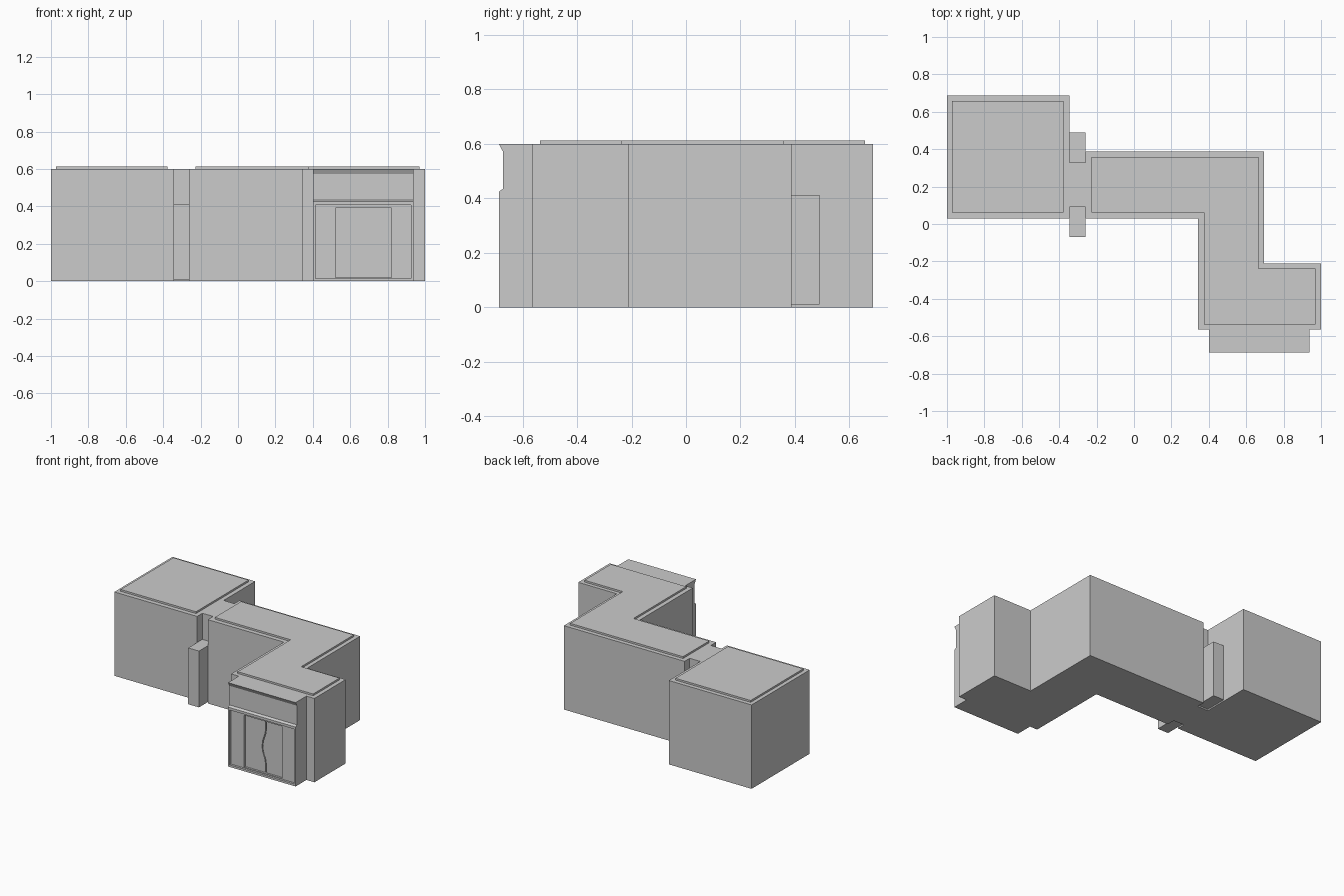
import bpy, bmesh
from mathutils import Vector

if "Cube" in bpy.data.objects:
    bpy.data.objects.remove(bpy.data.objects["Cube"])


def prism(name, pts, axis, a, b):
    """Extrude a 2D outline along x, y or z from a to b."""
    place = {'x': lambda p: (a, p[0], p[1]),
             'y': lambda p: (p[0], a, p[1]),
             'z': lambda p: (p[0], p[1], a)}[axis]
    bm = bmesh.new()
    face = bm.faces.new([bm.verts.new(place(p)) for p in pts])
    ext = bmesh.ops.extrude_face_region(bm, geom=[face])
    move = Vector([(b - a) * (axis == k) for k in 'xyz'])
    verts = [v for v in ext['geom'] if isinstance(v, bmesh.types.BMVert)]
    bmesh.ops.translate(bm, verts=verts, vec=move)
    bmesh.ops.recalc_face_normals(bm, faces=bm.faces)
    mesh = bpy.data.meshes.new(name)
    bm.to_mesh(mesh)
    bm.free()
    ob = bpy.data.objects.new(name, mesh)
    bpy.context.collection.objects.link(ob)
    return ob


def rect(u0, u1, v0, v1):
    return [(u0, v0), (u1, v0), (u1, v1), (u0, v1)]


def cut(target, cutter):
    """Hidden boolean cutter."""
    mod = target.modifiers.new(cutter.name, 'BOOLEAN')
    mod.operation = 'DIFFERENCE'
    mod.solver = 'EXACT'
    mod.object = cutter
    cutter.hide_render = True
    cutter.hide_set(True)


# Walls: square block, narrow link and stepped wing in one outline
H = 0.6
prism("building_walls", [
    (-1, 0.03), (-0.345, 0.03), (-0.345, 0.09), (-0.26, 0.09),
    (-0.26, 0.03), (0.342, 0.03), (0.342, -0.565), (1, -0.565),
    (1, -0.21), (0.695, -0.21), (0.695, 0.388), (-0.26, 0.388),
    (-0.26, 0.33), (-0.345, 0.33), (-0.345, 0.687), (-1, 0.687)], 'z', 0, H)

# Raised roof panels
prism("square_roof_panel", rect(-0.972, -0.376, 0.062, 0.657), 'z', H, 0.613)
prism("wing_roof_panel", [
    (-0.227, 0.062), (0.373, 0.062), (0.373, -0.536), (0.97, -0.536),
    (0.97, -0.237), (0.666, -0.237), (0.666, 0.358), (-0.227, 0.358)],
    'z', H, 0.613)

# Low piers on both sides of the link
for side, y0, y1 in (("front", -0.07, 0.09), ("rear", 0.33, 0.49)):
    prism(side + "_pier", rect(-0.345, -0.26, y0, y1), 'z', 0.01, 0.413)

# Shopfront with a flared fascia
shop = prism("shopfront", [
    (-0.565, 0), (-0.687, 0), (-0.687, 0.425), (-0.672, 0.435),
    (-0.672, 0.572), (-0.687, 0.6), (-0.565, 0.6)], 'x', 0.402, 0.937)

# Window recess, deeper doorway, wavy gap between the doors
cut(shop, prism("window_recess_cutter", rect(0.415, 0.924, 0.015, 0.407),
                'y', -0.75, -0.672))
cut(shop, prism("doorway_cutter", rect(0.52, 0.82, 0.02, 0.392),
                'y', -0.74, -0.658))
wave = [(0.678, 0.022), (0.678, 0.085), (0.673, 0.115), (0.655, 0.165),
        (0.651, 0.2), (0.655, 0.24), (0.675, 0.3), (0.679, 0.33),
        (0.679, 0.39)]
gap = wave + [(x + 0.007, z) for x, z in reversed(wave)]
cut(shop, prism("door_gap_cutter", gap, 'y', -0.73, -0.65))
